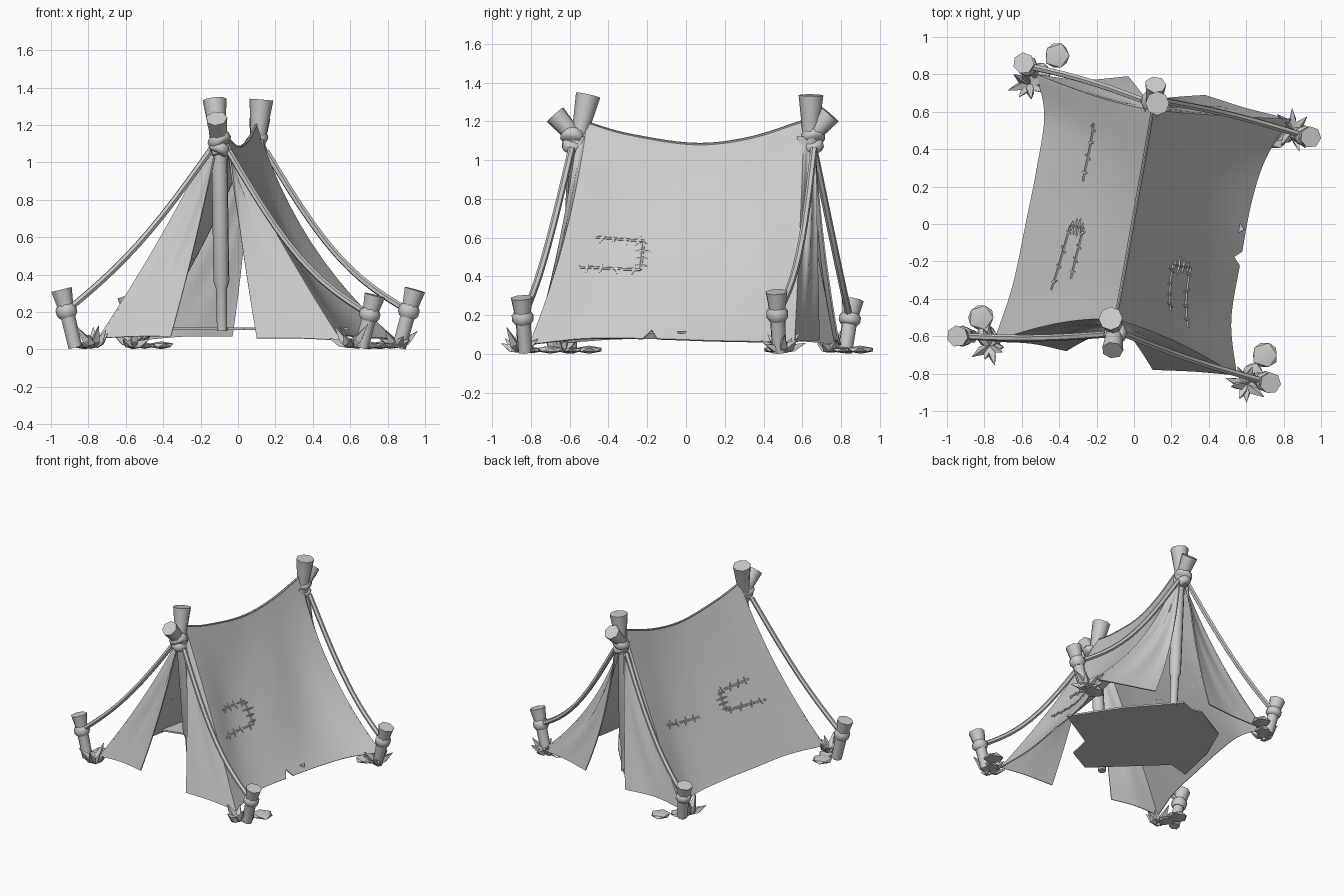
import bpy, bmesh, math, random
from mathutils import Vector as V

random.seed(4)
cube = bpy.data.objects.get("Cube")
if cube:
    bpy.data.objects.remove(cube)

GREY = (0.6, 0.6, 0.6, 1)
mat = bpy.data.materials.new("plain_grey")
mat.use_nodes = True
mat.diffuse_color = GREY
mat.node_tree.nodes["Principled BSDF"].inputs["Base Color"].default_value = GREY


def finish(name, bm, angle=45, thick=0):
    bmesh.ops.recalc_face_normals(bm, faces=bm.faces)
    if thick:
        bmesh.ops.solidify(bm, geom=bm.faces[:], thickness=thick)
        bmesh.ops.recalc_face_normals(bm, faces=bm.faces)
    mesh = bpy.data.meshes.new(name)
    bm.to_mesh(mesh)
    bm.free()
    mesh.materials.append(mat)
    ob = bpy.data.objects.new(name, mesh)
    bpy.context.collection.objects.link(ob)
    bpy.ops.object.select_all(action='DESELECT')
    ob.select_set(True)
    bpy.context.view_layer.objects.active = ob
    bpy.ops.object.shade_smooth_by_angle(angle=math.radians(angle))


def spline(pts, t):
    """Point on a smooth curve through pts, t from 0 to 1."""
    n = len(pts) - 1
    i = min(int(t * n), n - 1)
    f = t * n - i
    b, c = V(pts[i]), V(pts[i + 1])
    a = V(pts[i - 1]) if i else 2 * b - c
    d = V(pts[i + 2]) if i + 2 <= n else 2 * c - b
    return 0.5 * (2 * b + (c - a) * f + (2 * a - 5 * b + 4 * c - d) * f ** 2
                  + (3 * b - 3 * c + d - a) * f ** 3)


def add_tube(bm, pts, radii, sides):
    """Sweep a ring of changing radius along a path."""
    pts = [V(p) for p in pts]
    side = (pts[-1] - pts[0]).orthogonal().normalized()
    rings = []
    for i, p in enumerate(pts):
        tan = (pts[min(i + 1, len(pts) - 1)] - pts[max(i - 1, 0)]).normalized()
        x = (side - tan * side.dot(tan)).normalized()
        y = tan.cross(x)
        rings.append([bm.verts.new(p + radii[i] * (x * math.cos(k * math.tau / sides)
                      + y * math.sin(k * math.tau / sides))) for k in range(sides)])
    for r, s in zip(rings, rings[1:]):
        for k in range(sides):
            bm.faces.new((r[k], r[(k + 1) % sides], s[(k + 1) % sides], s[k]))
    bm.faces.new(rings[0])
    bm.faces.new(rings[-1])


def tube(name, pts, radii, sides=10):
    bm = bmesh.new()
    add_tube(bm, pts, radii, sides)
    finish(name, bm, 55)


def along(a, b, stops):
    return [V(a).lerp(V(b), s) for s in stops]


class Sheet:
    """Cloth stretched between a top and a bottom curve, bowed in the middle."""
    def __init__(self, top, bottom, bow0, bow1, ripple):
        self.top, self.bottom = top, bottom
        self.bow0, self.bow1, self.ripple = V(bow0), V(bow1), ripple

    def at(self, u, v):
        p = spline(self.top, u).lerp(spline(self.bottom, u), v)
        p += self.bow0.lerp(self.bow1, u) * 4 * v * (1 - v)
        fold = self.ripple * math.sin(u * 11 + v * 4) * math.sin(math.pi * v) * math.sin(math.pi * u)
        return p + V((fold, fold * 0.5, fold))

    def build(self, name, nu, nv, notch=None):
        bm = bmesh.new()
        rows = [[bm.verts.new(self.at(i / nu, j / nv)) for i in range(nu + 1)]
                for j in range(nv + 1)]
        if notch:
            rows[-1][notch].co = self.at(notch / nu, 1 - 0.7 / nv)
        for r, s in zip(rows, rows[1:]):
            for i in range(nu):
                bm.faces.new((r[i], r[i + 1], s[i + 1], s[i]))
        finish(name, bm, 50, 0.008)


# Canvas walls
F, B = (-0.1, -0.51, 1.2), (0.1, 0.61, 1.21)
FL, FR, BL, BR = (-.75, -.63, .06), (.55, -.81, .05), (-.52, .8, .05), (.84, .56, .06)
ridge = [F, (-.06, -.3, 1.14), (0, .04, 1.09), (.05, .32, 1.12), B]
bows = {"FL": (.02, .04, -.01), "FR": (-.01, .035, -.02), "BL": (.03, -.03, -.02), "BR": (-.08, 0, -.06)}
right_wall = Sheet(ridge, [FR, (.52, -.52, .08), (.57, -.2, .08), (.63, .12, .07), (.71, .36, .065), BR],
                   bows["FR"], bows["BR"], .008)
left_wall = Sheet(ridge, [FL, (-.65, -.33, .08), (-.58, 0, .08), (-.52, .3, .08), (-.48, .58, .07), BL],
                  bows["FL"], bows["BL"], .008)
right_wall.build("right_wall", 44, 14, notch=18)
left_wall.build("left_wall", 44, 14)

# Door flaps, sharing their outer edges with the walls
flaps = {
    "front_left_flap": ([F, (-.13, -.575, 1.03)], [FL, (-.55, -.64, .07), (-.36, -.68, .07)], "FL"),
    "front_right_flap": ([F, (-.04, -.575, 1.03)], [FR, (.33, -.79, .06), (.1, -.78, .06)], "FR"),
    "back_left_flap": ([B, (.06, .67, 1.03)], [BL, (-.28, .77, .07), (-.03, .79, .07)], "BL"),
    "back_right_flap": ([B, (.15, .67, 1.03)], [BR, (.6, .62, .07), (.38, .69, .07)], "BR"),
}
for name, (top, bottom, key) in flaps.items():
    Sheet(top, bottom, bows[key], V(bows[key]) * 0.4, 0.012).build(name, 10, 12)

# Ground mat
bm = bmesh.new()
outline = [(.59, -.03), (.36, .32), (.085, .64), (-.03, .6), (-.1, .62), (-.39, .46), (-.5, .2),
           (-.57, -.12), (-.41, -.08), (.03, -.5), (.22, -.4), (.26, -.22)]
bm.faces.new([bm.verts.new((x, y, .105)) for x, y in outline])
finish("ground_mat", bm, thick=0.012)

# Poles, crossed log ends and their lashings
for end, x, y, foot, out in (("front", -.1, -.57, (-.085, -.45, .1), -1), ("back", .1, .64, (.12, .575, .1), 1)):
    tube(end + "_pole", along(foot, (x, y - out * .03, 1.12), (0, .22, .26, 1)),
         (.028, .03, .043, .043))
    xt = x * 1.25
    tube(end + "_upright_log", along((x, y, 1.04), (xt, y - out * .03 + .035, 1.335), (0, .45, 1)),
         (.04, .045, .064), 8)
    tube(end + "_leaning_log", along((x, y - out * .04, 1.07), (x * 1.15, y + out * .105, 1.235), (0, .4, 1)),
         (.04, .045, .058), 7)
    for k, (tilt, z, r) in enumerate(((.012, 1.075, .056), (-.015, 1.12, .064))):
        tube(f"{end}_lashing_{k + 1}", along((x - tilt, y + out * .02, z - .025), (x + tilt, y + out * .01, z + .025),
             (0, .25, .75, 1)), (r * .8, r, r, r * .8))

# Stakes with knots, guy ropes, grass and flat leaves
stakes = {
    "front_left": ((-.87, -.6), (-.945, -.6, .32), (-.1, -.58), (-.77, -.65), (-.82, -.5), .07),
    "front_right": ((.66, -.83), (.73, -.85, .29), (-.1, -.58), (.6, -.86), (.7, -.7), .13),
    "back_left": ((-.54, .82), (-.59, .86, .28), (.1, .65), (-.56, .75), (-.41, .9), .08),
    "back_right": ((.86, .48), (.945, .465, .32), (.1, .65), (.85, .5), (.76, .47), .13),
}
for name, (base, top, head, tuft, leaf, sag) in stakes.items():
    foot, tip = V((*base, 0.01)), V(top)
    tube(name + "_stake", along(foot, tip, (0, .5, .75, 1)), (.038, .04, .046, .058), 7)
    tube(name + "_knot", along(foot, tip, (.52, .58, .68, .74)), (.043, .056, .056, .043), 8)
    knot = foot.lerp(tip, .63)
    sx, sy = math.copysign(1, base[0]), math.copysign(1, base[1])
    start = V((head[0] + sx * .05, head[1] + sy * .01, 1.06))
    dip = V((0, sy * .015, -sag))
    rope = [start.lerp(knot, i / 12) + dip * math.sin(math.pi * i / 12) for i in range(13)]
    tube(name + "_guy_rope", rope, [.018] * 13, 6)
    bm = bmesh.new()
    for k in range(9):
        a = k * math.tau / 9 + random.uniform(-.25, .25)
        d = V((math.cos(a), math.sin(a), 0))
        reach, rise = random.uniform(.06, .11), random.uniform(.03, .12)
        root = V((*tuft, .02)) + d * .01
        add_tube(bm, [root, root + d * reach * .4 + V((0, 0, rise * .3)), root + d * reach + V((0, 0, rise))],
                 (.018, .026, .002), 4)
    finish(name + "_grass", bm, 20)
    bm = bmesh.new()
    for spot, size in ((V((*leaf, .022)), .075), (V((*leaf, .02)).lerp(V((*tuft, .02)), .6), .06)):
        for v in bmesh.ops.create_icosphere(bm, subdivisions=1, radius=size)["verts"]:
            v.co = V((v.co.x * random.uniform(.85, 1.15), v.co.y, v.co.z * .28)) + spot
    finish(name + "_leaves", bm, 20)

# Mending seams with cross stitches on the walls
seams = (("right", right_wall, (.15, .49), (.34, .48)), ("right", right_wall, (.1, .635), (.34, .63)),
         ("right", right_wall, (.34, .63), (.34, .48)),
         ("left", left_wall, (.17, .65), (.41, .62)), ("left", left_wall, (.22, .5), (.41, .49)),
         ("left", left_wall, (.41, .49), (.41, .62)), ("left", left_wall, (.59, .59), (.86, .56)))
for n, (side, wall, a, b) in enumerate(seams):
    bm = bmesh.new()
    a, b = V(a), V(b)
    across = V((a.y - b.y, b.x - a.x)).normalized() * .025
    add_tube(bm, [wall.at(*a.lerp(b, i / 8)) for i in range(9)], [.008] * 9, 5)
    for f in (.15, .4, .65, .9):
        m = a.lerp(b, f)
        slant = V((random.uniform(-.01, .01), 0))
        add_tube(bm, [wall.at(*(m - across - slant)), wall.at(*m), wall.at(*(m + across + slant))],
                 (.004, .012, .004), 4)
    finish(f"{side}_wall_seam_{n + 1}", bm)
